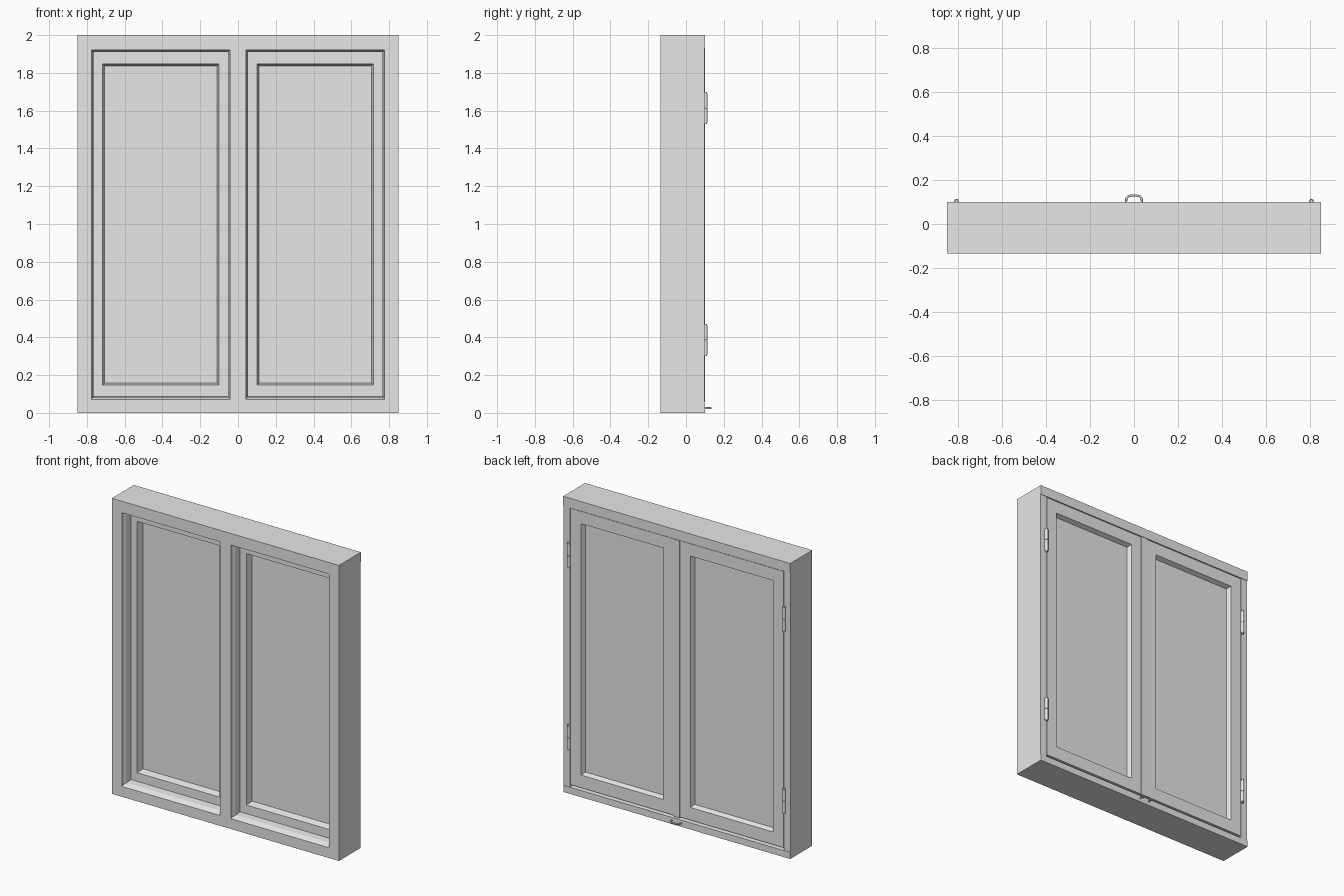
import bpy, bmesh

cube = bpy.data.objects.get("Cube")
if cube:
    bpy.data.objects.remove(cube, do_unlink=True)

grey = bpy.data.materials.new("light_grey")
grey.use_nodes = True
grey.diffuse_color = (0.8, 0.8, 0.8, 1)
grey.node_tree.nodes["Principled BSDF"].inputs["Base Color"].default_value = (0.8, 0.8, 0.8, 1)

# Outer face, inner face, sash rebate and inner face of the sashes
FRONT, BACK, STOP, SASH_BACK = -0.135, 0.097, -0.053, 0.096
# Outer and inner faces of the panes
PANE_FRONT, PANE_BACK = -0.008, 0.066


def add_loops(name, loops, ring=False):
    """Bridge matching loops of points; a ring joins the last to the first, otherwise ends are capped."""
    bm = bmesh.new()
    rows = [[bm.verts.new(p) for p in loop] for loop in loops]
    n = len(rows[0])
    pairs = list(zip(rows, rows[1:])) + ([(rows[-1], rows[0])] if ring else [])
    for a, b in pairs:
        for i in range(n):
            j = (i + 1) % n
            bm.faces.new((a[i], a[j], b[j], b[i]))
    if not ring:
        bm.faces.new(rows[0])
        bm.faces.new(rows[-1])
    bmesh.ops.recalc_face_normals(bm, faces=bm.faces)
    mesh = bpy.data.meshes.new(name)
    bm.to_mesh(mesh)
    bm.free()
    mesh.materials.append(grey)
    obj = bpy.data.objects.new(name, mesh)
    bpy.context.collection.objects.link(obj)


def extrude_z(name, profile, z0, z1):
    add_loops(name, [[(x, y, z) for x, y in profile] for z in (z0, z1)])


def extrude_x(name, profile, x0, x1):
    add_loops(name, [[(x, y, z) for y, z in profile] for x in (x0, x1)])


def box(name, x0, x1, y0, y1, z0, z1):
    extrude_z(name, [(x0, y0), (x1, y0), (x1, y1), (x0, y1)], z0, z1)


def rect(x0, x1, z0, z1, y, inset=0):
    x0, x1, z0, z1 = x0 + inset, x1 - inset, z0 + inset, z1 - inset
    return [(x0, y, z0), (x1, y, z0), (x1, y, z1), (x0, y, z1)]


# Outer frame: header and sill run the full width
extrude_x("header", [(FRONT, 1.922), (STOP, 1.922), (STOP, 1.935), (0.1, 1.935), (0.1, 2), (FRONT, 2)], -0.85, 0.85)
extrude_x("sill", [(FRONT, 0), (0.1, 0), (0.1, 0.045), (STOP, 0.056), (STOP, 0.088),
                   (-0.1, 0.084), (FRONT, 0.07)], -0.849, 0.849)
box("mullion", -0.042, 0.042, FRONT, STOP, 0.06, 1.93)
box("meeting_strip", -0.022, 0.022, 0.07, 0.101, 0.057, 1.932)

for s, side in ((1, "left"), (-1, "right")):
    # Rebated side jamb
    jamb = [(0.85, FRONT), (0.775, FRONT), (0.775, STOP), (0.8, STOP), (0.8, BACK), (0.85, BACK)]
    extrude_z(side + "_jamb", [(s * x, y) for x, y in jamb], 0, 1.99)

    def span(a, b):
        return (min(s * a, s * b), max(s * a, s * b))

    # Chamfered stop moulding inside the outer opening
    opening = (*span(0.042, 0.775), 0.072, 1.922)
    add_loops(side + "_stop_moulding", [rect(*opening, y, i) for i, y in
              ((-0.003, -0.12), (0.001, -0.12), (0.011, -0.1), (0.011, STOP), (-0.003, STOP))], ring=True)

    # Sash with an inner edge splayed towards the pane on both faces
    outer = (*span(0.003, 0.797), 0.061, 1.931)
    light = (*span(0.1, 0.718), 0.147, 1.848)
    edge = [(0, STOP), (0.012, PANE_FRONT), (0.012, PANE_BACK), (0, SASH_BACK)]
    add_loops(side + "_sash", [rect(*outer, STOP)] + [rect(*light, y, i) for i, y in edge]
              + [rect(*outer, SASH_BACK)], ring=True)
    box(side + "_pane", light[0], light[1], PANE_FRONT, PANE_BACK, light[2], light[3])

    # Two barrel hinges, each with two capped knuckles and a leaf
    for level, z in (("lower", 0.385), ("upper", 1.615)):
        for part, d in (("bottom", -1), ("top", 1)):
            for piece, radius, depth, offset in (("knuckle", 0.011, 0.075, 0.039), ("cap", 0.008, 0.01, 0.08)):
                bpy.ops.mesh.primitive_cylinder_add(vertices=16, radius=radius, depth=depth,
                                                    location=(s * 0.806, 0.103, z + d * offset))
                barrel = bpy.context.object
                barrel.name = f"{side}_{level}_hinge_{part}_{piece}"
                barrel.data.materials.append(grey)
                bpy.ops.object.shade_smooth_by_angle()
        box(f"{side}_{level}_hinge_leaf", *span(0.797, 0.817), 0.085, 0.1, z - 0.075, z + 0.075)

# Small bowed pull on the sill
curve = bpy.data.curves.new("pull_handle", "CURVE")
curve.dimensions = "3D"
curve.bevel_depth = 0.005
curve.bevel_resolution = 2
curve.use_fill_caps = True
path = [(-0.036, 0.095), (-0.035, 0.115), (-0.027, 0.126), (-0.012, 0.13),
        (0.012, 0.13), (0.027, 0.126), (0.035, 0.115), (0.036, 0.095)]
spline = curve.splines.new("POLY")
spline.points.add(len(path) - 1)
for point, (x, y) in zip(spline.points, path):
    point.co = (x, y, 0.025, 1)
curve.materials.append(grey)
bpy.context.collection.objects.link(bpy.data.objects.new("pull_handle", curve))
